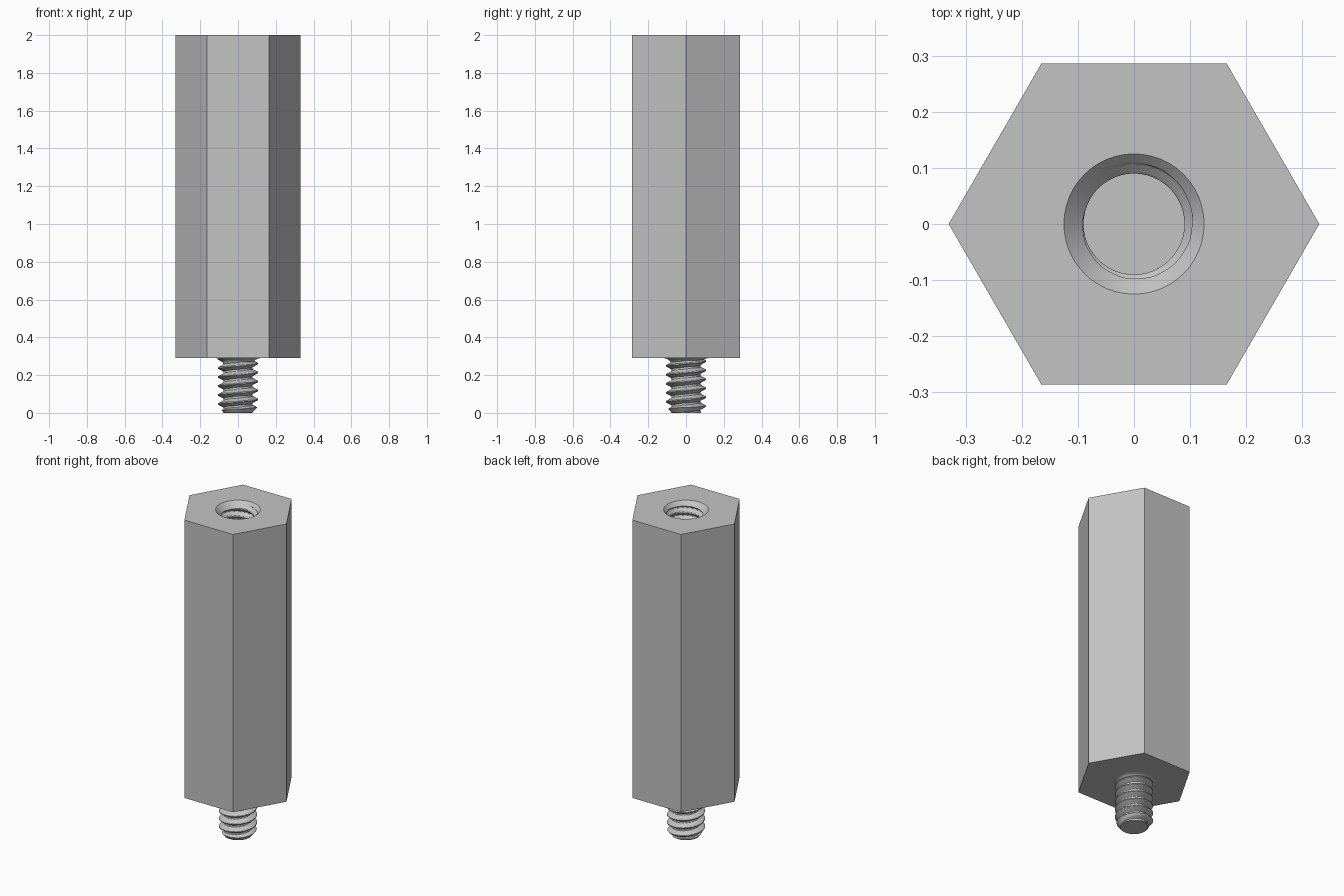
import bpy, bmesh, math

if "Cube" in bpy.data.objects:
    bpy.data.objects.remove(bpy.data.objects["Cube"])

SEG = 48               # points around every ring
PITCH = 0.0475         # thread pitch
ROWS = 24              # rings per thread turn

metal = bpy.data.materials.new("plain grey metal")
metal.diffuse_color = (0.55, 0.55, 0.55, 1)
metal.use_nodes = True
metal.node_tree.nodes["Principled BSDF"].inputs["Base Color"].default_value = metal.diffuse_color


def thread(z, a, minor, major):
    """Radius of a right-handed 60 degree thread at height z and angle a."""
    u = (z / PITCH - a / math.tau) % 1
    d = abs(u - 0.5) * 2
    t = min(max((0.78 - d) / 0.65, 0), 1)
    return minor + (major - minor) * t


def stud_radius(z, a):
    r = min(thread(z, a, 0.077, 0.106), 0.075 + 0.9 * z)    # chamfered tip
    t = min(max((z - 0.25) / 0.04, 0), 1)                   # fillet at the body
    return max(r, 0.077 + 0.042 * (1 - math.sqrt(1 - t * t)))


def hole_radius(z, a):
    return max(thread(z, a, 0.09, 0.108), 0.125 - (2 - z))  # countersunk mouth


def hex_radius(z, a):
    return 0.286 / math.cos((a % (math.pi / 3)) - math.pi / 6)


def heights(z0, z1):
    n = round(abs(z1 - z0) / PITCH * ROWS)
    return [z0 + (z1 - z0) * i / n for i in range(n + 1)]


def loft(name, rings):
    """Skin a list of (height, radius function) rings and cap both ends."""
    bm = bmesh.new()
    loops = []
    for z, f in rings:
        angles = [math.tau * i / SEG for i in range(SEG)]
        loops.append([bm.verts.new((f(z, a) * math.cos(a), f(z, a) * math.sin(a), z))
                      for a in angles])
    for lo, hi in zip(loops, loops[1:]):
        for i in range(SEG):
            j = (i + 1) % SEG
            bm.faces.new((lo[i], lo[j], hi[j], hi[i]))
    bm.faces.new(loops[0][::-1])
    bm.faces.new(loops[-1])
    bmesh.ops.recalc_face_normals(bm, faces=bm.faces)
    me = bpy.data.meshes.new(name)
    bm.to_mesh(me)
    bm.free()
    me.materials.append(metal)
    ob = bpy.data.objects.new(name, me)
    bpy.context.collection.objects.link(ob)
    bpy.ops.object.select_all(action='DESELECT')
    ob.select_set(True)
    bpy.context.view_layer.objects.active = ob
    bpy.ops.object.shade_smooth_by_angle(angle=math.radians(30))


# Threaded stud below the body
loft("threaded_stud", [(z, stud_radius) for z in heights(0, 0.29)])

# Hexagonal body, continuing over the rim into the threaded blind hole
loft("hex_body", [(0.29, hex_radius), (2, hex_radius)]
     + [(z, hole_radius) for z in heights(2, 1.43)])
